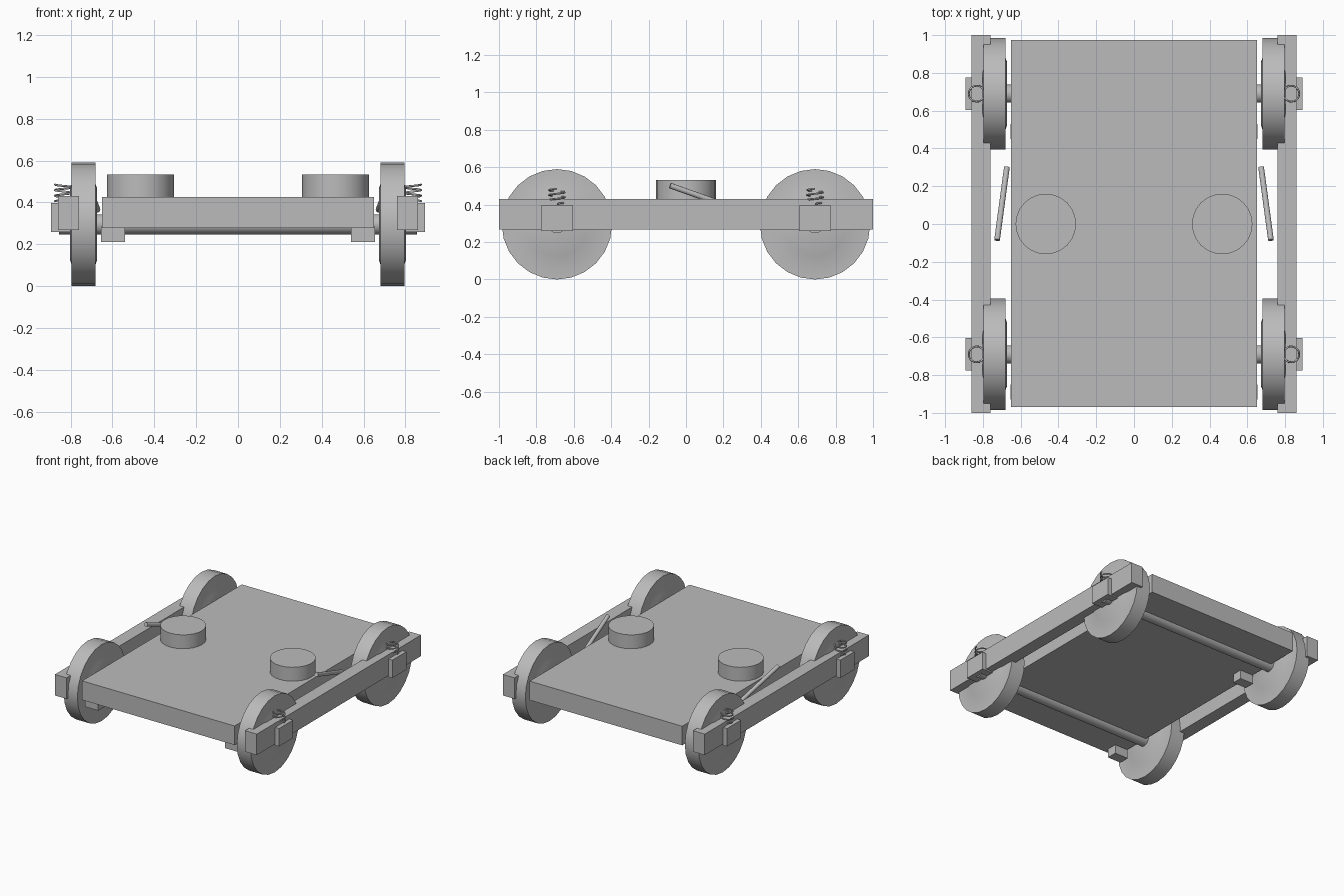
import bpy, bmesh, math
from mathutils import Vector

if "Cube" in bpy.data.objects:
    bpy.data.objects.remove(bpy.data.objects["Cube"])

grey = bpy.data.materials.new("plain_grey")
grey.diffuse_color = (0.5, 0.5, 0.5, 1)
grey.use_nodes = True
grey.node_tree.nodes["Principled BSDF"].inputs["Base Color"].default_value = grey.diffuse_color


def finish(name, bm, smooth=False):
    bmesh.ops.recalc_face_normals(bm, faces=bm.faces)
    me = bpy.data.meshes.new(name)
    bm.to_mesh(me)
    bm.free()
    me.materials.append(grey)
    ob = bpy.data.objects.new(name, me)
    bpy.context.collection.objects.link(ob)
    if smooth:
        bpy.ops.object.select_all(action='DESELECT')
        bpy.context.view_layer.objects.active = ob
        ob.select_set(True)
        bpy.ops.object.shade_smooth_by_angle(angle=math.radians(30))
    return ob


def box(name, x, y, z):
    bm = bmesh.new()
    bmesh.ops.create_cube(bm, size=1)
    for v in bm.verts:
        v.co = [(a + b) / 2 + c * (b - a) for (a, b), c in zip((x, y, z), v.co)]
    return finish(name, bm)


def rod(name, a, b, r, n=24):
    a, b = Vector(a), Vector(b)
    bm = bmesh.new()
    bmesh.ops.create_cone(bm, cap_ends=True, segments=n, radius1=r, radius2=r, depth=(b - a).length)
    ob = finish(name, bm, True)
    ob.location = (a + b) / 2
    ob.rotation_euler = (b - a).to_track_quat('Z', 'Y').to_euler()
    return ob


def wheel(name, cx, cy, cz, n=24):
    # revolved profile (offset along axle, radius) with a slightly raised web
    half = [(0.065, 0.0), (0.065, 0.17), (0.058, 0.19), (0.058, 0.295)]
    prof = half + [(-x, r) for x, r in reversed(half)]
    bm = bmesh.new()
    vs = [bm.verts.new((x, 0, r)) for x, r in prof]
    es = [bm.edges.new(p) for p in zip(vs, vs[1:])]
    bmesh.ops.spin(bm, geom=vs + es, cent=(0, 0, 0), axis=(1, 0, 0),
                   angle=math.tau, steps=n, use_merge=True)
    bmesh.ops.remove_doubles(bm, verts=bm.verts, dist=1e-4)
    ob = finish(name, bm, True)
    ob.location = (cx, cy, cz)


def spring(name, cx, cy, z0, z1, side, turns=3, r=0.042):
    cu = bpy.data.curves.new(name, 'CURVE')
    cu.dimensions = '3D'
    cu.bevel_depth = 0.005
    cu.bevel_resolution = 1
    cu.use_fill_caps = True
    n = turns * 20
    sp = cu.splines.new('POLY')
    sp.points.add(n)
    for i, p in enumerate(sp.points):
        t = math.tau * turns * i / n
        p.co = (cx + side * r * math.cos(t), cy + r * math.sin(t), z0 + (z1 - z0) * i / n, 1)
    cu.materials.append(grey)
    bpy.context.collection.objects.link(bpy.data.objects.new(name, cu))


# Deck
box("deck", (-0.65, 0.65), (-0.97, 0.975), (0.278, 0.425))

# Axles
for y in (-0.69, 0.69):
    rod("axle", (-0.855, y, 0.295), (0.855, y, 0.295), 0.048)

for s in (-1, 1):
    def span(a, b):
        return tuple(sorted((s * a, s * b)))

    # Side beam, round drum on the deck, slanted lever
    box("side_beam", span(0.76, 0.86), (-1, 1), (0.268, 0.43))
    rod("drum", (s * 0.467, 0, 0.42), (s * 0.467, 0, 0.532), 0.16)
    rod("lever", (s * 0.725, -0.085, 0.502), (s * 0.673, 0.30, 0.365), 0.015, 16)

    # Blocks under the deck
    for y in (-0.89, 0.49):
        box("under_block", span(0.54, 0.655), (y - 0.04, y + 0.04), (0.21, 0.285))

    # Wheels, axle boxes and springs
    for y in (-0.69, 0.69):
        wheel("wheel", s * 0.738, y, 0.295)
        box("axle_box", span(0.79, 0.893), (y - 0.086, y + 0.086), (0.258, 0.396))
        spring("spring", s * 0.833, y, 0.405, 0.485, s)
